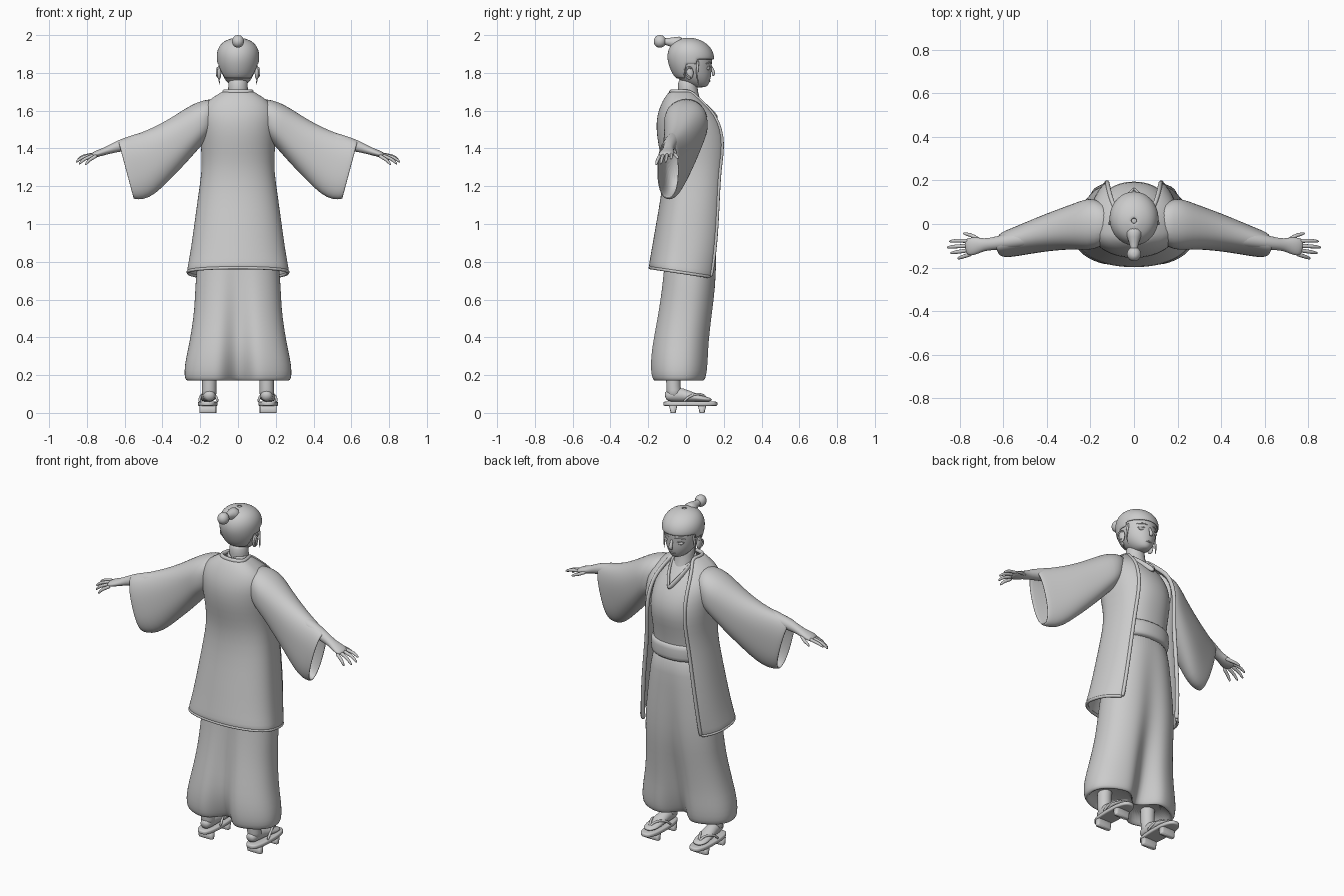
import bpy, bmesh, math
from mathutils import Vector as V

def spow(v, p):
    return math.copysign(abs(v) ** p, v)

def loft(name, rings, closed=True, caps=True, mirror=False, sub=1, thick=0, drop=None):
    bm = bmesh.new()
    rows = [[bm.verts.new(c) for c in r] for r in rings]
    n = len(rows[0])
    for a, b in zip(rows, rows[1:]):
        for i in range(n if closed else n - 1):
            j = (i + 1) % n
            bm.faces.new((a[i], a[j], b[j], b[i]))
    if closed and caps:
        bm.faces.new(rows[0])
        bm.faces.new(rows[-1])
    if drop:
        bad = [f for f in bm.faces if drop(f.calc_center_median())]
        bmesh.ops.delete(bm, geom=bad, context='FACES')
    bmesh.ops.recalc_face_normals(bm, faces=bm.faces[:])
    for f in bm.faces:
        f.smooth = True
    me = bpy.data.meshes.new(name)
    bm.to_mesh(me)
    bm.free()
    ob = bpy.data.objects.new(name, me)
    bpy.context.collection.objects.link(ob)
    if mirror:
        ob.modifiers.new("Mirror", 'MIRROR').use_mirror_merge = False
    if thick:
        s = ob.modifiers.new("Solidify", 'SOLIDIFY')
        s.thickness, s.offset = thick, 0
    if sub:
        ob.modifiers.new("Subsurf", 'SUBSURF').levels = sub
        ob.modifiers["Subsurf"].render_levels = sub
    return ob

def ring(z, rx, yf, yb, n=32, d=0, p=1.0, cx=0):
    """Horizontal oval from yb to yf, pinched by d at x=0."""
    out = []
    for i in range(n):
        a = 2 * math.pi * i / n
        x = rx * spow(math.sin(a), p)
        y = (yf - yb) / 2 * spow(math.cos(a), p) * (1 - d * math.exp(-(x / .065) ** 2))
        out.append(V((cx + x, (yf + yb) / 2 + y, z)))
    return out

def tube(name, pts, radii, mirror=False, n=12, sub=1, up=(0, 0, 1)):
    """Tube through pts; a radius is a number or (side, up)."""
    pts = [V(p) for p in pts]
    if not isinstance(radii, list):
        radii = [radii] * len(pts)
    rings = []
    for i, p in enumerate(pts):
        t = (pts[min(i + 1, len(pts) - 1)] - pts[max(i - 1, 0)]).normalized()
        s = t.cross(V(up)).normalized()
        u = s.cross(t)
        r = radii[i] if isinstance(radii[i], tuple) else (radii[i], radii[i])
        rings.append([p + s * r[0] * math.cos(2 * math.pi * k / n) + u * r[1] * math.sin(2 * math.pi * k / n)
                      for k in range(n)])
    return loft(name, rings, mirror=mirror, sub=sub)

def ball(name, loc, scale, mirror=False):
    rings = []
    for k in range(1, 12):
        a = math.pi * k / 12
        rings.append([V(loc) + V((scale[0] * math.sin(a) * math.cos(b), scale[1] * math.sin(a) * math.sin(b),
                                  -scale[2] * math.cos(a))) for b in [math.pi * j / 8 for j in range(16)]])
    return loft(name, rings, mirror=mirror)

# Head and neck
HEAD = [(1.722, .105, .04, .022), (1.738, .12, .0, .047), (1.765, .129, -.04, .07), (1.79, .134, -.06, .083),
        (1.815, .135, -.072, .091), (1.84, .136, -.081, .097), (1.865, .139, -.087, .1), (1.89, .137, -.088, .101),
        (1.915, .128, -.083, .097), (1.94, .108, -.07, .084), (1.96, .08, -.05, .062), (1.972, .045, -.015, .03)]
loft("head", [ring(z, rx, f, b) for z, f, b, rx in HEAD])
tube("neck", [(0, .03, 1.58), (0, .015, 1.66), (0, .008, 1.72), (0, .01, 1.78)], [.075, .058, .053, .055],
     up=(0, 1, 0))
tube("nose", [(0, .128, 1.845), (0, .138, 1.82), (0, .15, 1.797), (0, .14, 1.783)],
     [(.007, .006), (.008, .008), (.013, .01), (.011, .006)], up=(0, 1, 0))
tube("lips", [(-.024, .118, 1.757), (0, .129, 1.757), (.024, .118, 1.757)], [.002, .006, .002])
ball("eye", (.042, .116, 1.824), (.021, .011, .01), True)
tube("upper_lid", [(.017, .128, 1.825), (.04, .128, 1.837), (.068, .108, 1.828)], .003, True, n=6)
tube("brow", [(.015, .136, 1.85), (.042, .128, 1.858), (.074, .104, 1.848)], .004, True, n=6)
ball("ear", (.1, .017, 1.8), (.012, .023, .036), True)
tube("ear_rim", [(.104, .03, 1.775), (.112, .005, 1.782), (.114, -.006, 1.81), (.109, .012, 1.832),
                 (.104, .035, 1.82)], .006, True, n=6, up=(1, 0, 0))

# Hair with topknot and side locks
def face_area(c):
    return c.z < 1.868 and c.y > .035 + max(0, c.z - 1.82) * .7 or (c.z < 1.835 and c.y > -.005)
loft("hair", [ring(z + .005, rx + .007, f + .006, b - .006, 48) for z, f, b, rx in HEAD[2:]] +
     [ring(1.982, .01, .025, .005, 48)], caps=False, thick=.01, drop=face_area)
tube("hair_tie", [(0, -.02, 1.95), (0, -.065, 1.962), (0, -.1, 1.965), (0, -.13, 1.968)], [.05, .03, .018, .018])
ball("topknot", (0, -.138, 1.967), (.033, .034, .034))
tube("side_lock", [(.092, .065, 1.87), (.1, .058, 1.81), (.103, .06, 1.77), (.095, .066, 1.735)],
     [.009, .007, .005, .001], True, n=6, up=(0, 1, 0))

# Kimono with crossed collar and belt
loft("kimono", [ring(z, rx, f, b, p=.9) for z, f, b, rx in [
    (1.1, .16, -.1, .165), (1.25, .162, -.1, .16), (1.34, .185, -.105, .165), (1.42, .2, -.11, .168),
    (1.5, .185, -.12, .165), (1.57, .145, -.11, .15), (1.63, .098, -.09, .12), (1.675, .06, -.065, .075),
    (1.69, .05, -.055, .06)]])
tube("kimono_collar", [(0, -.06, 1.695), (.045, -.035, 1.698), (.066, .015, 1.69), (.055, .07, 1.65),
                       (.03, .13, 1.6), (-.005, .168, 1.555)], (.009, .016), True, n=8)
belt = [(1.135, 0), (1.14, .012), (1.185, .014), (1.23, .012), (1.237, 0)]
loft("belt", [ring(z, .163 + o, .163 + o, -.105 - o, p=.9) for z, o in belt])

# Wide trousers
loft("trousers", [ring(z, rx, f, b, 64, d, .88) for z, rx, f, b, d in [
    (.23, .225, .065, -.135, .75), (.18, .25, .09, -.165, .78), (.166, .268, .105, -.18, .75),
    (.18, .281, .117, -.192, .68), (.22, .285, .125, -.2, .58), (.29, .276, .13, -.2, .45),
    (.37, .257, .133, -.19, .36), (.5, .236, .148, -.165, .28), (.6, .228, .16, -.148, .2),
    (.72, .224, .17, -.13, .14), (.9, .202, .17, -.115, .08), (1.05, .18, .167, -.1, .03),
    (1.2, .16, .16, -.1, 0)]])

# Open coat: rows of (z, half width, front y, back y, half opening)
COAT = [(.74, .265, .13, -.19, .19), (.76, .262, .134, -.19, .188), (.85, .246, .15, -.178, .18),
        (1.0, .225, .162, -.153, .165), (1.15, .205, .168, -.125, .148), (1.28, .185, .175, -.115, .132),
        (1.38, .188, .19, -.132, .125), (1.46, .195, .19, -.148, .122), (1.54, .2, .168, -.152, .118),
        (1.6, .195, .13, -.14, .11), (1.65, .155, .075, -.118, .09), (1.68, .105, .045, -.098, .072),
        (1.7, .075, .02, -.08, .06)]
rows = []
for k, (z, rx, f, b, o) in enumerate(COAT):
    t0 = math.asin(o / rx)
    cy, row = (f + b) / 2 - .01, []
    for i in range(41):
        t = t0 + (2 * math.pi - 2 * t0) * i / 40
        c = math.cos(t)
        y = cy + ((f - cy) * (c / math.cos(t0)) ** .8 if c > 0 else -(cy - b) * abs(c) ** .9)
        row.append(V((rx * spow(math.sin(t), .95 if c < 0 else 1), y, z - (.15 * y if k < 2 else 0))))
    rows.append(row)
loft("coat_body", rows, closed=False, thick=.012)
edge = [r[0] for r in rows] + rows[-1][3:-3:3] + [r[-1] for r in reversed(rows)]
tube("coat_lapel", edge, (.011, .013), n=8, up=(.02, .3, 1))
tube("coat_hem", rows[0], .009, n=8)

# Wide sleeves: (top x, top z, bottom x, bottom z, centre y, half depth)
SLEEVE = [(.09, 1.675, .13, 1.47, 0, .09), (.19, 1.655, .19, 1.42, .0, .12), (.245, 1.632, .215, 1.39, -.003, .115),
          (.3, 1.598, .26, 1.34, -.012, .105), (.37, 1.553, .31, 1.285, -.025, .095),
          (.45, 1.51, .37, 1.225, -.042, .085), (.54, 1.474, .44, 1.155, -.066, .073),
          (.595, 1.458, .5, 1.128, -.083, .066), (.632, 1.442, .55, 1.13, -.094, .06),
          (.634, 1.434, .555, 1.138, -.095, .053), (.625, 1.43, .548, 1.142, -.094, .049),
          (.55, 1.45, .47, 1.17, -.07, .055), (.46, 1.47, .4, 1.24, -.05, .06)]
srings = []
for tx, tz, bx, bz, cy, hy in SLEEVE:
    top, bot = V((tx, cy, tz)), V((bx, cy, bz))
    srings.append([(top + bot) / 2 + (top - bot) / 2 * spow(math.cos(a), .85) + V((0, hy * spow(math.sin(a), .9), 0))
                   for a in [2 * math.pi * i / 28 for i in range(28)]])
loft("coat_sleeve", srings, mirror=True)

# Forearms and hands
tube("forearm", [(.4, -.05, 1.47), (.55, -.075, 1.435), (.64, -.09, 1.41), (.685, -.095, 1.392), (.72, -.098, 1.38),
                 (.755, -.105, 1.37), (.775, -.108, 1.362)],
     [.045, .04, .031, (.028, .022), (.04, .02), (.044, .017), (.035, .01)], True)
FINGERS = {"thumb": [(.705, -.075, 1.38), (.745, -.052, 1.362), (.785, -.042, 1.345)],
           "index_finger": [(.755, -.078, 1.37), (.81, -.076, 1.362), (.85, -.08, 1.342)],
           "middle_finger": [(.76, -.1, 1.369), (.82, -.103, 1.354), (.86, -.108, 1.325)],
           "ring_finger": [(.757, -.12, 1.366), (.81, -.128, 1.345), (.843, -.134, 1.315)],
           "little_finger": [(.745, -.137, 1.364), (.785, -.15, 1.34), (.81, -.159, 1.31)]}
for name, pts in FINGERS.items():
    a, b, c = (V(p) for p in pts)
    tube(name, [a, (a + b) / 2, b, (b + c) / 2 + V((0, 0, .003)), c], [.011, .01, .0095, .0085, .005], True, n=8)

# Feet
tube("ankle", [(.15, -.065, .3), (.152, -.068, .16), (.152, -.065, .12), (.153, -.06, .08)],
     [.048, .038, .04, .042], True, up=(0, 1, 0))
tube("foot", [(.15, -.112, .085), (.151, -.09, .092), (.153, -.04, .098), (.156, .01, .089), (.16, .06, .079),
              (.163, .105, .073), (.165, .138, .069)],
     [(.02, .02), (.035, .033), (.037, .042), (.039, .032), (.045, .02), (.043, .014), (.022, .008)], True)

# Wooden sandals with two supports and a thong
loft("sandal_sole", [ring(z, .053 - o, .168 - o, -.122 + o, 24, 0, .75, .16) for z, o in
                     [(.036, .008), (.038, .001), (.047, 0), (.058, .001), (.061, .008)]], mirror=True)
for name, y in (("sandal_rear_support", -.068), ("sandal_front_support", .085)):
    loft(name, [ring(z, .045, y + h, y - h, 16, 0, .35, .16) for z, h in [(0, .013), (.004, .014), (.04, .022)]],
         mirror=True, sub=0)
for s in (-1, 1):
    tube("sandal_strap", [(.163, .115, .066), (.163 + s * .006, .095, .098), (.16 + s * .027, .055, .102),
                          (.157 + s * .045, .01, .085), (.156 + s * .048, -.015, .056)], .0075, True, n=8)
